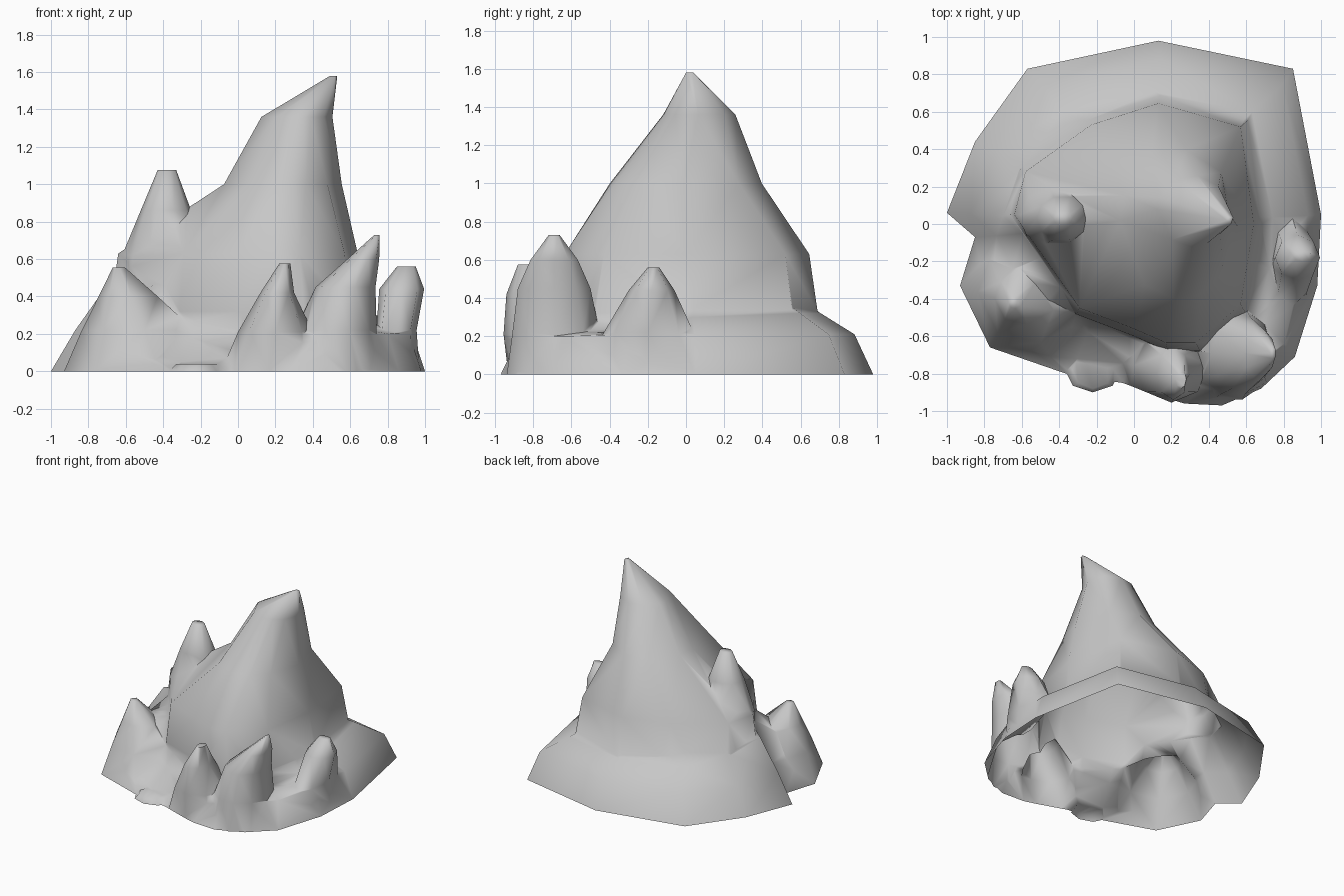
import bpy, bmesh, math

cube = bpy.data.objects.get("Cube")
if cube:
    bpy.data.objects.remove(cube, do_unlink=True)

stone = bpy.data.materials.new("grey_stone")
stone.use_nodes = True
GREY = (0.57, 0.57, 0.57, 1)
stone.diffuse_color = GREY
bsdf = next(n for n in stone.node_tree.nodes if n.type == 'BSDF_PRINCIPLED')
bsdf.inputs["Base Color"].default_value = GREY
bsdf.inputs["Roughness"].default_value = 0.9


def loft(name, loops):
    """Closed solid through loops of equal length, bottom to top."""
    bm = bmesh.new()
    rows = [[bm.verts.new(p) for p in loop] for loop in loops]
    n = len(rows[0])
    for low, high in zip(rows, rows[1:]):
        for i in range(n):
            j = (i + 1) % n
            bm.faces.new((low[i], low[j], high[j], high[i]))
    bm.faces.new(rows[0][::-1])
    bm.faces.new(rows[-1])
    bmesh.ops.recalc_face_normals(bm, faces=bm.faces)
    bmesh.ops.triangulate(bm, faces=bm.faces)
    mesh = bpy.data.meshes.new(name)
    bm.to_mesh(mesh)
    bm.free()
    mesh.materials.append(stone)
    obj = bpy.data.objects.new(name, mesh)
    bpy.context.collection.objects.link(obj)
    return obj


def scaled(points, s, z, cx=0, cy=0):
    """Level loop: the points scaled about a centre."""
    return [(cx + (x - cx) * s, cy + (y - cy) * s, z) for x, y in points]


def ellipse(angles, z, cx, cy, rx, ry):
    return [(cx + rx * math.cos(a), cy + ry * math.sin(a), z) for a in angles]


def spire(name, rings, n=10):
    """Rock spire from rings of (z, centre x, centre y, radius x, radius y)."""
    angles = [2 * math.pi * i / n for i in range(n)]
    return loft(name, [ellipse(angles, *ring) for ring in rings])


# Skirt: ground outline (x, y) with the heights of its rim and of its inner shelf
outline = [(1, .05, .21, .3), (.85, .83, .21, .32), (.13, .98, .21, .32), (-.57, .83, .21, .33),
           (-.85, .44, .21, .4), (-1, .06, .22, .46), (-.85, -.07, .22, .46), (-.93, -.33, .2, .38),
           (-.77, -.66, .15, .32), (-.37, -.8, .05, .18), (-.06, -.85, .06, .2), (.08, -.9, .15, .22),
           (.27, -.96, .2, .23), (.47, -.97, .2, .23), (.68, -.88, .2, .23), (.86, -.71, .2, .23),
           (.98, -.33, .21, .25)]
skirt = loft("mountain", [[(x, y, 0) for x, y, rim, shelf in outline],
                          [(x * .9 + .03, y * .9, rim) for x, y, rim, shelf in outline],
                          [(x * .72 + .02, y * .72, shelf) for x, y, rim, shelf in outline],
                          [(x * .45, y * .45, .5) for x, y, rim, shelf in outline]])

# Main peak: steep wall up to a brow, then a sweep to the hooked tip
brow = [(.64, 0), (.57, .52), (.13, .645), (-.23, .53), (-.58, .28), (-.64, .05),
        (-.29, -.45), (0, -.56), (.17, -.635), (.33, -.635), (.57, -.43)]
bearings = [math.atan2(y - .02, x - .05) for x, y in brow]
main_peak = loft("main_peak", [scaled(brow, 1.09, .1), scaled(brow, 1.07, .32), scaled(brow, 1, .63),
                               ellipse(bearings, 1, .24, 0, .315, .4),
                               ellipse(bearings, 1.36, .315, .07, .19, .19),
                               ellipse(bearings, 1.58, .515, .02, .022, .02)])

# Faceted shoulder with a ridge running into the wall
shoulder_foot = [(-.93, -.33), (-.77, -.66), (-.42, -.74), (0, -.52), (-.3, -.1), (-.55, .15), (-.83, -.07)]
shoulder = loft("right_front_shoulder", [scaled(shoulder_foot, s, z, -.65, -.43)
                                         for z, s in ((0, 1), (.22, .66), (.4, .34), (.555, .07))])

# Smaller spires around the peak
spires = [
    main_peak,
    shoulder,
    spire("tall_side_spire", [(.45, -.4, .05, .22, .2), (.62, -.4, .05, .22, .18),
                              (.86, -.385, .03, .135, .12), (1.075, -.38, .03, .05, .04)]),
    spire("front_spire", [(0, .17, -.74, .26, .19), (.21, .2, -.755, .2, .2),
                          (.42, .21, -.8, .09, .14), (.575, .25, -.83, .03, .05)], 8),
    spire("left_front_spire", [(0, .5, -.7, .26, .25), (.22, .53, -.68, .21, .24),
                               (.45, .575, -.69, .16, .2), (.6, .67, -.69, .085, .13),
                               (.73, .745, -.69, .015, .03)]),
    spire("left_spire", [(0, .83, -.2, .14, .27), (.22, .845, -.2, .11, .24),
                         (.44, .875, -.18, .12, .12), (.56, .9, -.17, .05, .03)], 8),
    spire("front_foot", [(0, -.22, -.78, .15, .12), (.04, -.22, -.78, .11, .1)], 8),
]

# Fuse every spire into the skirt
for s in spires:
    mod = skirt.modifiers.new(s.name, 'BOOLEAN')
    mod.operation = 'UNION'
    mod.solver = 'EXACT'
    mod.object = s
bpy.context.view_layer.update()
fused = bpy.data.meshes.new_from_object(skirt.evaluated_get(bpy.context.evaluated_depsgraph_get()))
skirt.modifiers.clear()
skirt.data = fused
for s in spires:
    bpy.data.objects.remove(s, do_unlink=True)

# Open the underside so the mountain is a hollow shell, and tidy slivers
bm = bmesh.new()
bm.from_mesh(fused)
under = [f for f in bm.faces if all(v.co.z < .003 for v in f.verts)]
bmesh.ops.delete(bm, geom=under, context='FACES')
bmesh.ops.remove_doubles(bm, verts=bm.verts, dist=.02)
for f in bm.faces:
    f.material_index = 0
bm.to_mesh(fused)
bm.free()
fused.materials.clear()
fused.materials.append(stone)

bpy.ops.object.select_all(action='DESELECT')
skirt.select_set(True)
bpy.context.view_layer.objects.active = skirt
bpy.ops.object.shade_smooth_by_angle(angle=math.radians(75))
